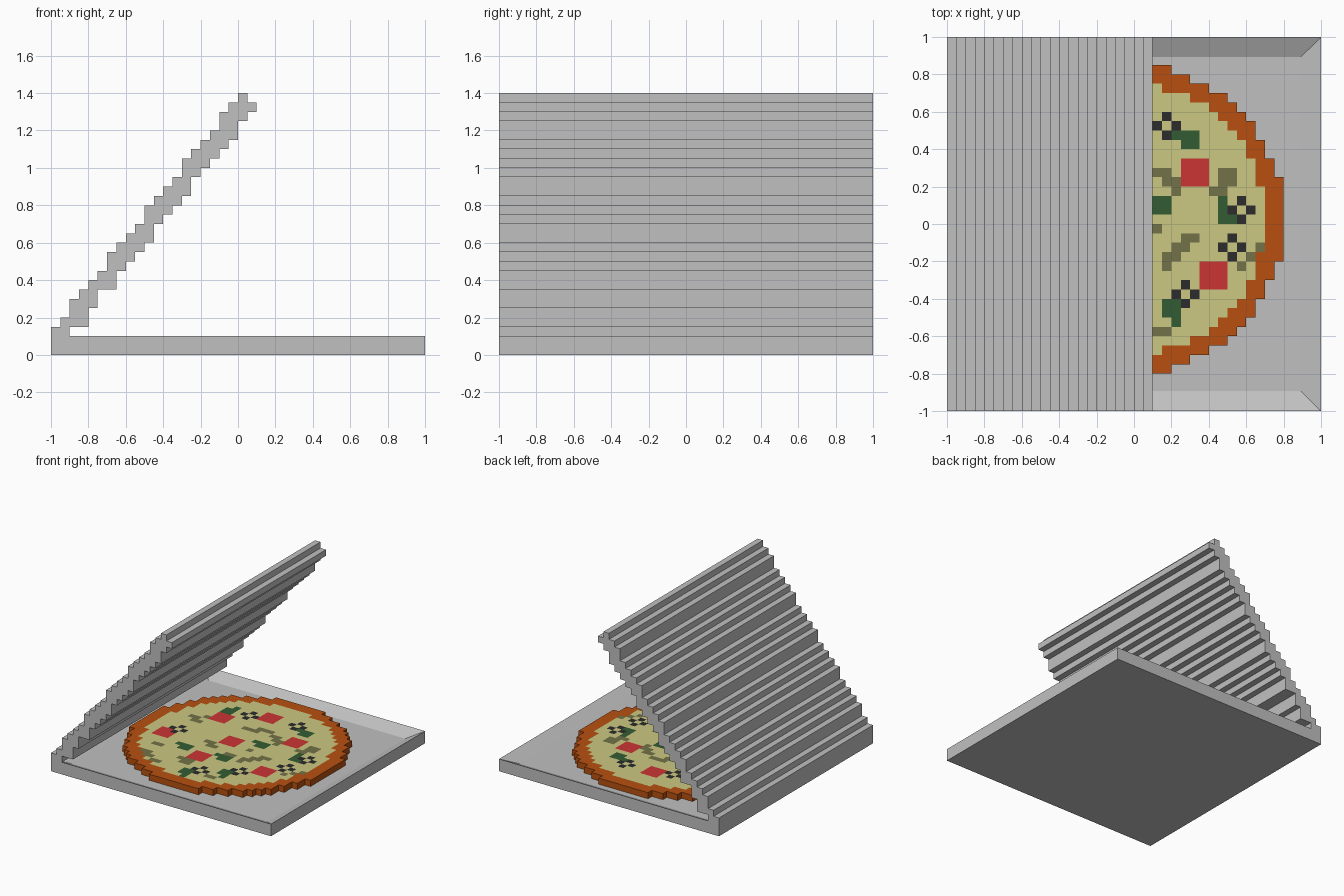
import bpy
import bmesh
from mathutils import Matrix, Vector

UNIT = 0.05  # edge of one block

if "Cube" in bpy.data.objects:
    bpy.data.objects.remove(bpy.data.objects["Cube"], do_unlink=True)


def make_material(name, red, green, blue):
    material = bpy.data.materials.new(name)
    material.use_nodes = True
    colour = (red, green, blue, 1)
    material.diffuse_color = colour
    material.node_tree.nodes["Principled BSDF"].inputs["Base Color"].default_value = colour
    return material


cardboard = make_material("grey cardboard", 0.53, 0.53, 0.53)
crust = make_material("baked crust", 0.48, 0.08, 0.005)
cheese = make_material("melted cheese", 0.60, 0.58, 0.22)
salami = make_material("red salami", 0.60, 0.035, 0.035)
pepper = make_material("green pepper", 0.033, 0.107, 0.033)
mushroom = make_material("brown mushroom", 0.17, 0.17, 0.065)
olive = make_material("black olive", 0.025, 0.025, 0.025)


def finish(name, bm, materials):
    bmesh.ops.recalc_face_normals(bm, faces=bm.faces)
    mesh = bpy.data.meshes.new(name)
    bm.to_mesh(mesh)
    bm.free()
    for material in materials:
        mesh.materials.append(material)
    obj = bpy.data.objects.new(name, mesh)
    bpy.context.collection.objects.link(obj)
    return obj


# Box tray: a slab with a sunken floor
bm = bmesh.new()
bmesh.ops.create_cube(bm, size=2, matrix=Matrix.Translation((0, 0, UNIT)) @ Matrix.Diagonal((1, 1, UNIT, 1)))
top = max(bm.faces, key=lambda f: f.calc_center_median().z)
bmesh.ops.inset_region(bm, faces=[top], thickness=3 * UNIT)
bmesh.ops.translate(bm, verts=top.verts, vec=(0, 0, -UNIT))
finish("box_tray", bm, [cardboard])

# Open lid: a stepped profile extruded along y
undersides = [2, 2, 3, 3, 5, 7, 7, 9, 10, 11, 12, 14, 15, 16, 17, 19, 20, 21, 22, 23, 25, 26]
columns = len(undersides)
tops = [3 + c + (c + 2) // 4 for c in range(columns)]
tops[-1] = tops[-2] - 1


def stairs(heights):
    return [(c + side, h) for c, h in enumerate(heights) for side in (0, 1)]


profile = []
for point in stairs(undersides) + stairs(tops)[::-1]:
    if point not in profile:
        profile.append(point)
bm = bmesh.new()
side = bm.faces.new([bm.verts.new((c * UNIT - 1, -1, h * UNIT)) for c, h in profile])
extruded = bmesh.ops.extrude_face_region(bm, geom=[side], use_keep_orig=True)
bmesh.ops.translate(bm, vec=(0, 2, 0), verts=[v for v in extruded["geom"] if isinstance(v, bmesh.types.BMVert)])
finish("box_lid", bm, [cardboard])

# Topping layout in block coordinates
layout = {}


def fill(slot, x, y, width, height=1):
    for i in range(width):
        for j in range(height):
            layout[x + i, y + j] = slot


# Mushroom strips: x, y, length
for x, y, length in [
    (2, 5, 2), (3, 4, 2), (4, 3, 1), (9, 5, 2), (9, 4, 2), (8, 3, 2), (2, -1, 1),
    (5, -2, 2), (4, -3, 2), (3, -4, 2), (3, -5, 1), (13, -3, 1), (12, -4, 1),
    (11, -5, 1), (2, -12, 2), (-3, 5, 3), (-1, 6, 3), (-12, 4, 2), (-11, 3, 2),
    (-10, 5, 2), (-5, -2, 2), (-4, -3, 2), (-11, -7, 2), (-5, -9, 3), (-4, -10, 2),
    (-11, -10, 2), (-10, -11, 2), (-8, -12, 2), (0, -4, 2),
]:
    fill(4, x, y, length)

# Pepper pieces: a square with one extra block
for x, y, tail_x, tail_y in [
    (5, 8, 4, 9), (2, 1, 1, 2), (3, -10, 4, -11), (-9, 8, -8, 10),
    (0, -6, -1, -5), (-2, -13, -1, -14), (-7, -6, -8, -5),
]:
    fill(3, x, y, 2, 2)
    fill(3, tail_x, tail_y, 1)
fill(3, 9, 0, 1, 3)
fill(3, 10, 0, 1)

# Salami slices
for x, y in [(5, 4), (7, -7), (-9, 5), (-3, 9), (-3, -1), (-13, -4), (-4, -8)]:
    fill(2, x, y, 3, 3)

# Olive rings: four blocks around a gap
for x, y in [(3, 10), (11, 1), (10, -3), (5, -8), (-11, -1), (-5, 9), (0, -11)]:
    for dx, dy in [(1, 0), (-1, 0), (0, 1), (0, -1)]:
        fill(5, x + dx, y + dy, 1)

# Pizza: a blocky disc, its top coloured block by block
CELLS = 33
middle = Vector((-UNIT / 2, UNIT / 2, UNIT))
bm = bmesh.new()
bmesh.ops.create_grid(bm, x_segments=CELLS, y_segments=CELLS, size=CELLS * UNIT / 2,
                      matrix=Matrix.Translation(middle))


def radius(face):
    return (face.calc_center_median() - middle).xy.length / UNIT


outside = [f for f in bm.faces if radius(f) > 16.5]
bmesh.ops.delete(bm, geom=outside, context="FACES")
raised = bmesh.ops.extrude_face_region(bm, geom=list(bm.faces))
bmesh.ops.translate(bm, vec=(0, 0, UNIT), verts=[v for v in raised["geom"] if isinstance(v, bmesh.types.BMVert)])
bm.normal_update()
for face in bm.faces:
    if abs(face.normal.z) > 0.5 and radius(face) < 14.5:
        centre = face.calc_center_median() / UNIT
        cell = (round(centre.x - 0.5), round(centre.y - 0.5))
        face.material_index = layout.get(cell, 1)
finish("pizza", bm, [crust, cheese, salami, pepper, mushroom, olive])
